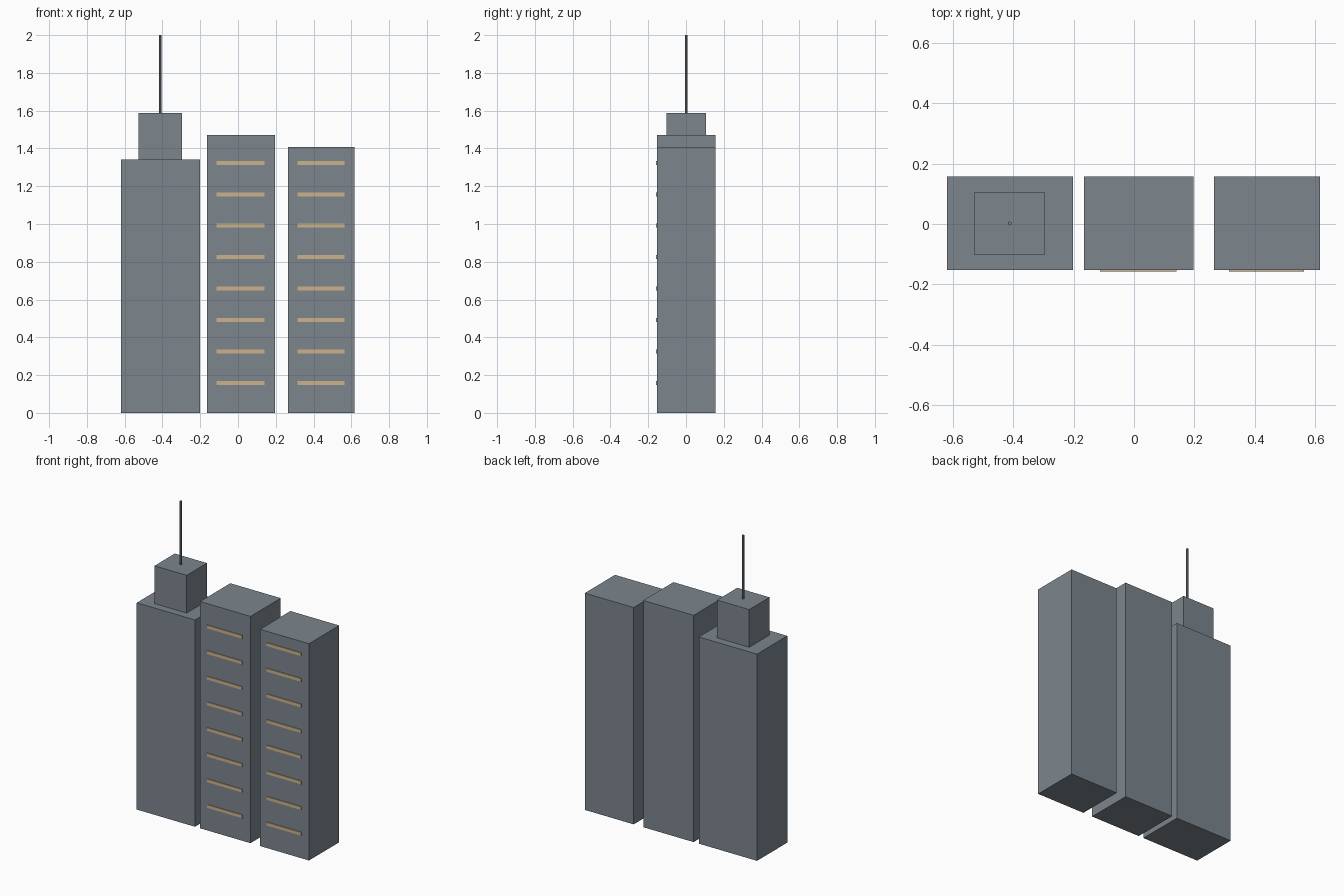
import bpy

cube = bpy.data.objects.get("Cube")
if cube:
    bpy.data.objects.remove(cube, do_unlink=True)


def make_material(name, rgb):
    mat = bpy.data.materials.new(name)
    mat.use_nodes = True
    mat.diffuse_color = (*rgb, 1)
    mat.node_tree.nodes["Principled BSDF"].inputs["Base Color"].default_value = (*rgb, 1)
    return mat


slate = make_material("slate grey", (0.20, 0.24, 0.27))
tan = make_material("warm window light", (0.60, 0.45, 0.26))


def box(name, xs, ys, zs, mat):
    """Box given by its extent on each axis."""
    spans = (xs, ys, zs)
    bpy.ops.mesh.primitive_cube_add(size=1, location=[(a + b) / 2 for a, b in spans])
    obj = bpy.context.object
    obj.name = name
    obj.scale = [b - a for a, b in spans]
    bpy.ops.object.transform_apply(location=False, rotation=False, scale=True)
    obj.data.materials.append(mat)
    return obj


FRONT, BACK = -0.153, 0.157
CENTRE = (FRONT + BACK) / 2

# Three towers in a row
box("right_tower", (-0.62, -0.202), (FRONT, BACK), (0, 1.342), slate)
box("middle_tower", (-0.165, 0.197), (FRONT, BACK), (0, 1.472), slate)
box("left_tower", (0.266, 0.617), (FRONT, BACK), (0, 1.407), slate)

# Stepped top and antenna on the right tower
box("tower_crown", (-0.528, -0.297), (CENTRE - 0.104, CENTRE + 0.104), (1.342, 1.587), slate)
bpy.ops.mesh.primitive_cylinder_add(vertices=8, radius=0.0065, depth=2 - 1.587,
                                    location=(-0.412, CENTRE, (2 + 1.587) / 2))
antenna = bpy.context.object
antenna.name = "antenna"
antenna.data.materials.append(slate)

# Lit window strips, one per floor
for side, xs in (("middle", (-0.113, 0.141)), ("left", (0.315, 0.564))):
    for floor in range(8):
        z = 0.159 + floor * 0.1664
        box(f"{side}_window_strip_{floor + 1}", xs, (FRONT - 0.005, FRONT + 0.003),
            (z - 0.0105, z + 0.0105), tan)
